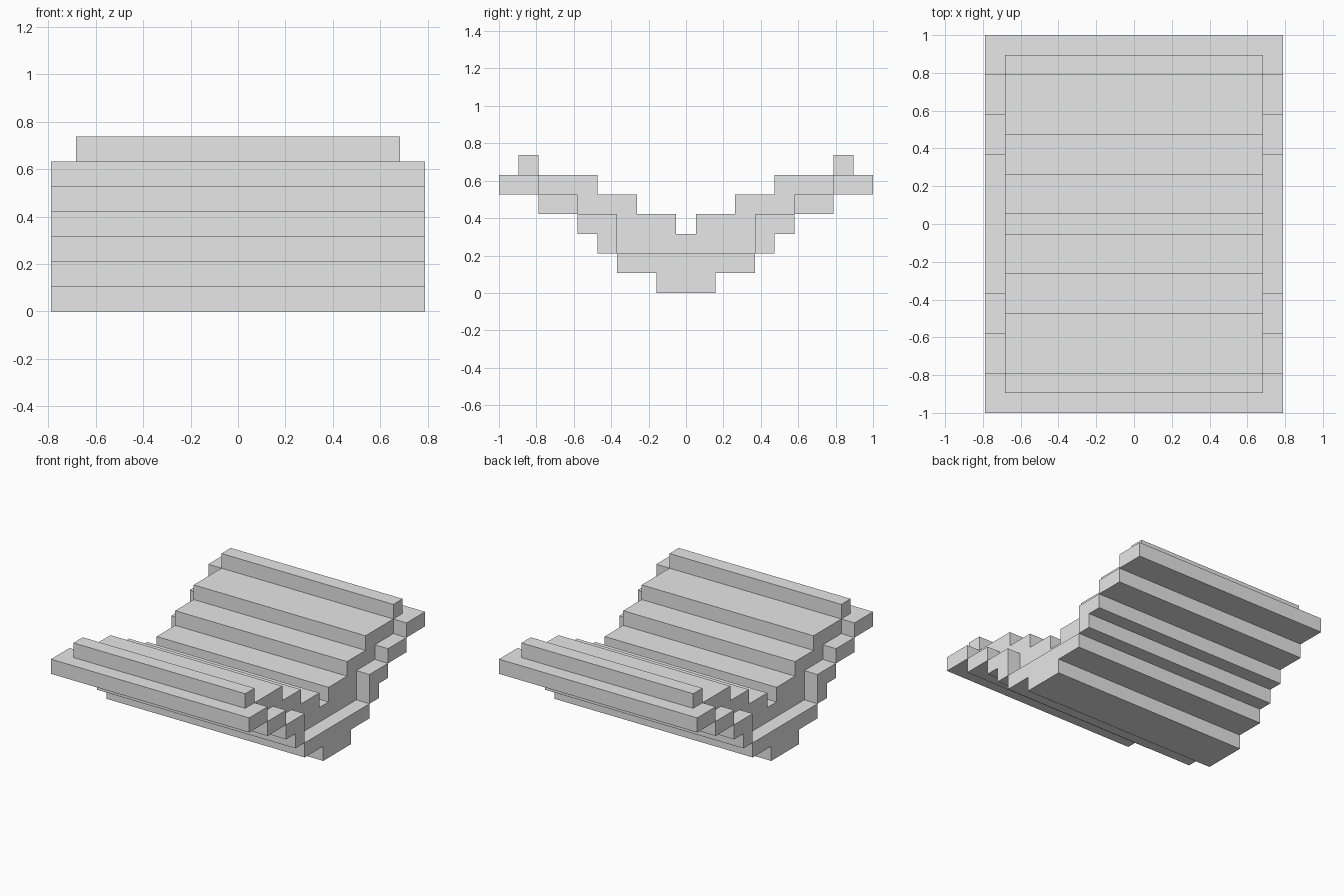
import bpy
import bmesh

cube = bpy.data.objects.get("Cube")
if cube:
    bpy.data.objects.remove(cube, do_unlink=True)

U = 2 / 19          # one block; the model is 19 blocks deep
WIDE, NARROW = 7.5, 6.5   # half widths in blocks

grey = bpy.data.materials.new("plain grey")
grey.use_nodes = True
colour = (0.8, 0.8, 0.8, 1)
grey.diffuse_color = colour
grey.node_tree.nodes["Principled BSDF"].inputs["Base Color"].default_value = colour


def extrude_profile(name, profile, half_width):
    """Extrude a (y, z) outline, in blocks, along x."""
    bm = bmesh.new()
    face = bm.faces.new([bm.verts.new((-half_width * U, y * U, z * U)) for y, z in profile])
    result = bmesh.ops.extrude_face_region(bm, geom=[face])
    moved = [v for v in result["geom"] if isinstance(v, bmesh.types.BMVert)]
    bmesh.ops.translate(bm, verts=moved, vec=(2 * half_width * U, 0, 0))
    bmesh.ops.recalc_face_normals(bm, faces=bm.faces)
    mesh = bpy.data.meshes.new(name)
    bm.to_mesh(mesh)
    bm.free()
    mesh.materials.append(grey)
    obj = bpy.data.objects.new(name, mesh)
    bpy.context.collection.objects.link(obj)


def symmetric(half):
    """Complete a half outline across y = 0."""
    return half + [(-y, z) for y, z in reversed(half)]


def box(y0, y1, z0, z1):
    return [(y0, z0), (y1, z0), (y1, z1), (y0, z1)]


# Stepped keel under the middle
extrude_profile("keel", symmetric([(1.5, 0), (1.5, 1), (3.5, 1), (3.5, 2)]), WIDE)

# Narrower inner stairs rising to both sides of a central groove
stairs = [(3.5, 2), (3.5, 4), (5.5, 4), (5.5, 5), (7.5, 5), (7.5, 6),
          (4.5, 6), (4.5, 5), (2.5, 5), (2.5, 4), (0.5, 4), (0.5, 3)]
extrude_profile("inner_stairs", symmetric(stairs), NARROW)

# Full-width outer ledges and the top rails, front and back
ledges = {
    "lower_ledge": ([(3.5, 2), (4.5, 2), (4.5, 3), (5.5, 3), (5.5, 4), (3.5, 4)], WIDE),
    "middle_ledge": (box(5.5, 7.5, 4, 5), WIDE),
    "upper_ledge": (box(7.5, 9.5, 5, 6), WIDE),
    "top_rail": (box(7.5, 8.5, 6, 7), NARROW),
}
for name, (profile, half_width) in ledges.items():
    for side, sign in (("front", -1), ("back", 1)):
        extrude_profile(f"{side}_{name}", [(sign * y, z) for y, z in profile], half_width)
